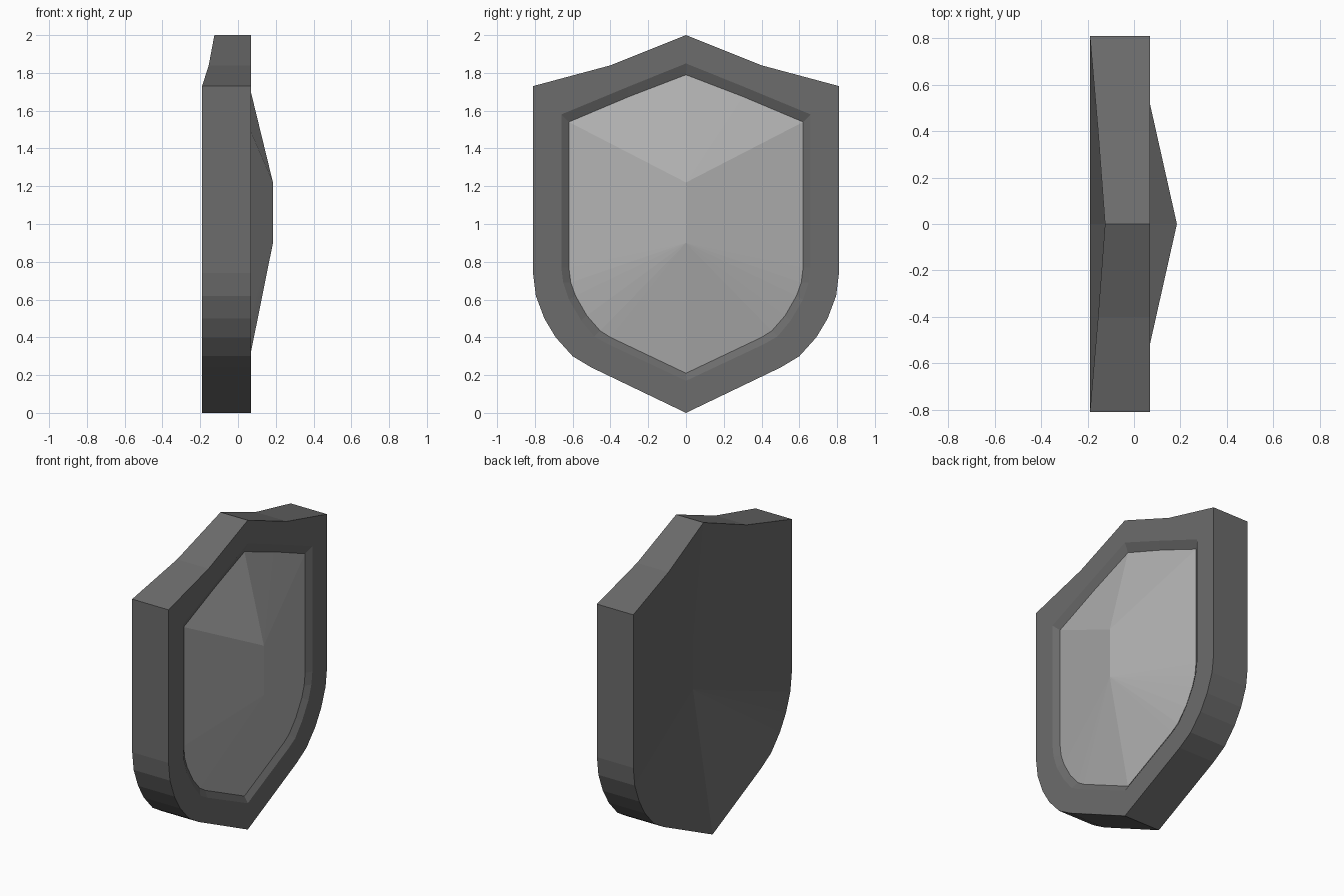
import bpy
import bmesh

if "Cube" in bpy.data.objects:
    bpy.data.objects.remove(bpy.data.objects["Cube"])

# Half outlines (y, z), from bottom tip to top tip
OUTER = [(0, 0), (.50, .24), (.60, .30), (.69, .40), (.75, .50), (.795, .62),
         (.81, .74), (.81, .9), (.81, 1.2), (.81, 1.73), (.40, 1.84), (0, 2)]
RIM = [(0, .17), (.415, .365), (.485, .405), (.555, .49), (.62, .60), (.65, .69),
       (.66, .77), (.66, .9), (.66, 1.2), (.66, 1.58), (.31, 1.725), (0, 1.85)]
PANEL = [(0, .21), (.40, .40), (.455, .435), (.525, .515), (.585, .62), (.61, .69),
         (.62, .77), (.62, .9), (.62, 1.2), (.62, 1.54), (.30, 1.675), (0, 1.79)]


def ring(bm, half, xs):
    """Closed, mirrored outline; xs gives the depth of each half-outline point."""
    pts = [(x, y, z) for x, (y, z) in zip(xs, half)]
    pts += [(x, -y, z) for x, y, z in pts[-2:0:-1]]
    return [bm.verts.new(p) for p in pts]


def bridge(bm, a, b):
    n = len(a)
    for i in range(n):
        j = (i + 1) % n
        bm.faces.new((a[i], a[j], b[j], b[i]))


def ridge_cap(bm, r, x, z_low, z_high, flip=False):
    """Fill a ring with facets rising to a short vertical ridge at y = 0."""
    low, high = bm.verts.new((x, 0, z_low)), bm.verts.new((x, 0, z_high))
    for i, v in enumerate(r):
        w = r[(i + 1) % len(r)]
        cv = low if v.co.z < 1 else high
        cw = low if w.co.z < 1 else high
        f = [v, w, cw] if cv is cw else [v, w, cw, cv]
        bm.faces.new(f[::-1] if flip else f)


def finish(bm, name, grey):
    mesh = bpy.data.meshes.new(name)
    bm.to_mesh(mesh)
    bm.free()
    mat = bpy.data.materials.new(name + "_grey")
    mat.diffuse_color = (grey, grey, grey, 1)
    mat.use_nodes = True
    mat.node_tree.nodes["Principled BSDF"].inputs["Base Color"].default_value = mat.diffuse_color
    mesh.materials.append(mat)
    ob = bpy.data.objects.new(name, mesh)
    bpy.context.collection.objects.link(ob)


# Frame: hollowed back, outer wall, flat rim and sloping inner lip
bm = bmesh.new()
back = ring(bm, OUTER, [-.19] * 10 + [-.155, -.125])
front = ring(bm, OUTER, [.07] * 12)
rim = ring(bm, RIM, [.07] * 12)
lip = ring(bm, PANEL, [.046] * 12)
bridge(bm, back, front)
bridge(bm, front, rim)
bridge(bm, rim, lip)
ridge_cap(bm, back, -.05, .9, 1.2, flip=True)
finish(bm, "shield_frame", .15)

# Raised faceted panel inside the rim
bm = bmesh.new()
edge = ring(bm, PANEL, [.046] * 12)
ridge_cap(bm, edge, .185, .9, 1.22)
finish(bm, "shield_panel", .45)
